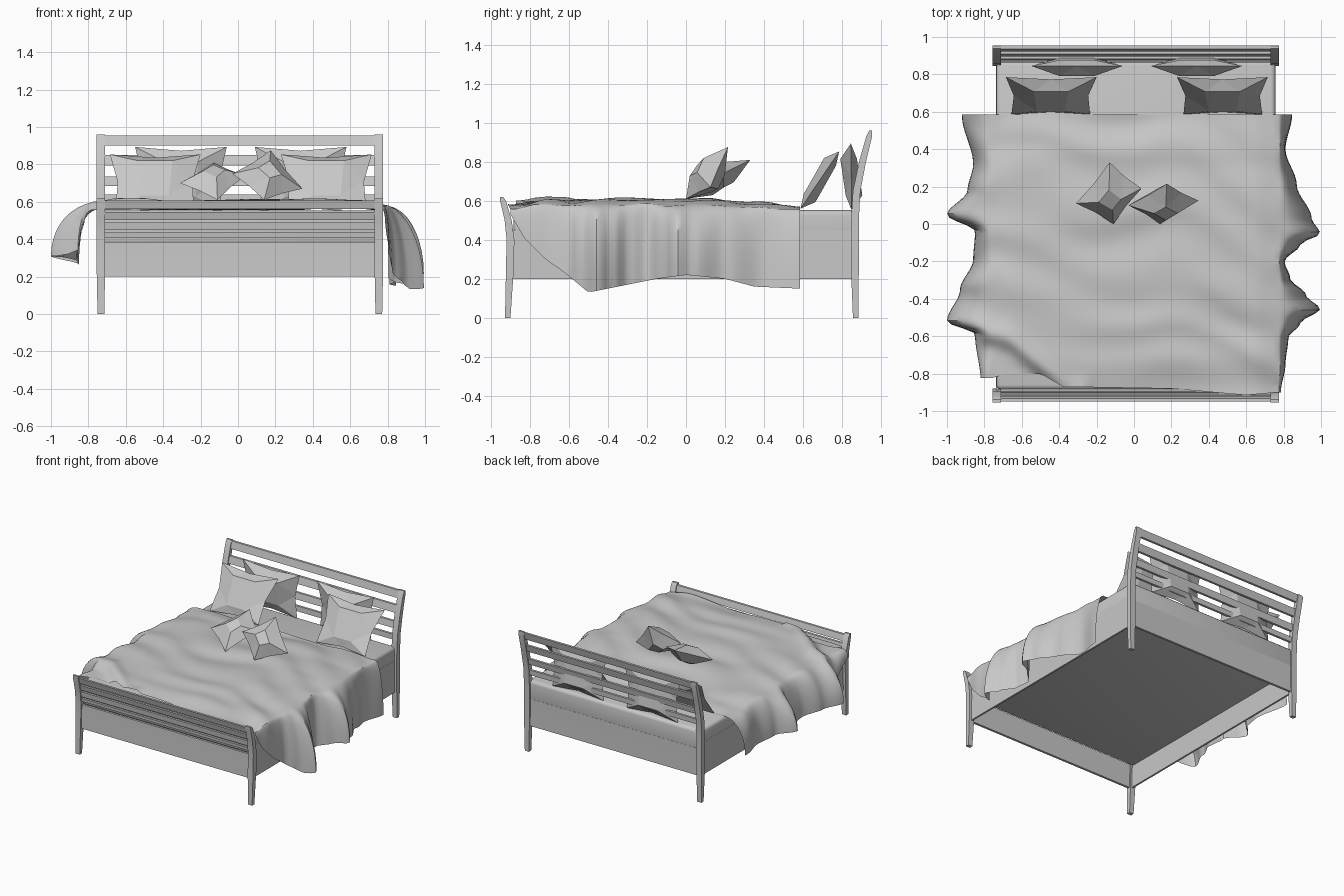
import bpy, bmesh, math
from mathutils import Vector, noise

if "Cube" in bpy.data.objects:
    bpy.data.objects.remove(bpy.data.objects["Cube"])

grey = bpy.data.materials.new("plain grey")
grey.use_nodes = True
COLOUR = (0.58, 0.58, 0.58, 1)
grey.diffuse_color = COLOUR
grey.node_tree.nodes["Principled BSDF"].inputs["Base Color"].default_value = COLOUR


def finish(name, bm, smooth=None, recalc=True):
    if recalc:
        bmesh.ops.recalc_face_normals(bm, faces=bm.faces)
    mesh = bpy.data.meshes.new(name)
    bm.to_mesh(mesh)
    bm.free()
    mesh.materials.append(grey)
    obj = bpy.data.objects.new(name, mesh)
    bpy.context.collection.objects.link(obj)
    if smooth:
        bpy.ops.object.select_all(action="DESELECT")
        obj.select_set(True)
        bpy.context.view_layer.objects.active = obj
        bpy.ops.object.shade_smooth_by_angle(angle=math.radians(smooth))
    return obj


def interp(table, t, ease=False):
    """Value from a table of (position, value...) rows sorted by position."""
    if t <= table[0][0]:
        return table[0][1]
    for (a, va, *_), (b, vb, *_) in zip(table, table[1:]):
        if t <= b:
            f = (t - a) / (b - a)
            if ease:
                f = f * f * (3 - 2 * f)
            return va + (vb - va) * f
    return table[-1][1]


def loft(name, x, sections):
    """Skin stacked rectangles given as (z, y, half depth, half width)."""
    bm = bmesh.new()
    rings = []
    for z, y, hy, hx in sections:
        rings.append([bm.verts.new((x + sx * hx, y + sy * hy, z))
                      for sx, sy in ((-1, -1), (1, -1), (1, 1), (-1, 1))])
    for low, high in zip(rings, rings[1:]):
        for i in range(4):
            j = (i + 1) % 4
            bm.faces.new((low[i], low[j], high[j], high[i]))
    bm.faces.new(rings[0])
    bm.faces.new(rings[-1])
    return finish(name, bm, 30)


def box(name, lo, hi, bevel=0):
    bm = bmesh.new()
    bmesh.ops.create_cube(bm, size=1)
    for v in bm.verts:
        v.co = [l + (h - l) * (c + 0.5) for l, h, c in zip(lo, hi, v.co)]
    if bevel:
        bmesh.ops.bevel(bm, geom=bm.edges[:], offset=bevel, segments=3,
                        affect="EDGES", profile=0.5)
    return finish(name, bm, 40)


# Curved posts: (z, y, half depth); the frame sits slightly to the left
MID = .01
HEAD = [(0, .87, .014), (.25, .866, .02), (.5, .866, .02), (.65, .875, .019),
        (.8, .905, .018), (.93, .939, .015), (.96, .946, .007)]
FOOT = [(0, -.914, .014), (.25, -.903, .02), (.4, -.9, .02), (.5, -.912, .018),
        (.6, -.938, .015), (.62, -.946, .008)]
SLATS = {"head": [(.2, .41), (.6, .64), (.685, .735), (.795, .85), (.9, .955)],
         "foot": [(.2, .385), (.41, .435), (.448, .49), (.503, .545), (.56, .607)]}

for end, profile in (("head", HEAD), ("foot", FOOT)):
    for side, s in (("left", 1), ("right", -1)):
        loft(f"{end}_post_{side}", MID + s * .743,
             [(z, y, hy, .018 if z == 0 else .023) for z, y, hy in profile])
    for n, (z0, z1) in enumerate(SLATS[end]):
        rows = [z0 + (z1 - z0) * i / 2 for i in range(3)]
        loft(f"{end}_{'slat' if n else 'panel'}_{n}", MID,
             [(z, interp(profile, z), .009, .735) for z in rows])

# Thin side rails, open underneath, and the mattress between them
for side, s in (("left", 1), ("right", -1)):
    x = MID + s * .74
    box(f"side_rail_{side}", (x - .007, -.89, .2), (x + .007, .87, .45))
box("mattress", (MID - .746, -.885, .37), (MID + .746, .874, .552), .025)

# Blanket: outer reach and hem height along the bed, for each side
REACH = {1: [(-.9, .785), (-.75, .81), (-.61, .825), (-.53, .89), (-.455, .995),
             (-.38, .92), (-.29, .835), (-.2, .805), (-.11, .89), (-.05, .995),
             (.03, .95), (.21, .87), (.4, .81), (.58, .845)],
         -1: [(-.84, .82), (-.59, .85), (-.52, 1), (-.35, .93), (-.19, .86),
              (-.04, .85), (.05, 1), (.18, .89), (.32, .86), (.58, .92)]}
HEM = {1: [(-.9, .53), (-.83, .41), (-.72, .3), (-.62, .23), (-.5, .13), (-.4, .15),
           (-.15, .2), (0, .22), (.2, .2), (.35, .16), (.58, .15)],
       -1: [(-.83, .5), (-.66, .42), (-.55, .31), (-.3, .3), (-.05, .26), (.05, .31),
            (.3, .28), (.58, .3)]}
FRONT = [(-.78, -.83), (-.68, -.8), (-.5, -.8), (-.38, -.87), (.2, -.88),
         (.6, -.915), (.77, -.9)]
BASE = [(-.9, .578), (-.7, .602), (.1, .602), (.35, .59), (.58, .56)]
RIDGE = [(-.95, -.53), (-.66, -.61), (-.48, -.77), (-.34, -.88)]
EDGE = {1: .775, -1: .76}


def top_height(x, y, edge):
    wobble = noise.noise((x * 1.6, y * 4.5, 3))
    z = interp(BASE, y, True) + .013 * wobble
    z += .006 * math.sin(20 * (y + .25 * x) + 4 * noise.noise((x * 2, y * 2, 9)))
    # Turned-up fold near one foot corner
    if x < -.25:
        d = interp(RIDGE, x) - y
        z += .02 * math.exp(-(d / .06) ** 2)
        f = min(max(d / .1, 0), 1)
        z -= .035 * f * f * (3 - 2 * f)
    z -= .02 * max(0, (abs(x) - edge + .11) / .11)
    return max(z, .557)


def blanket_point(u, v):
    """u runs across: beyond -1 and 1 it hangs down; v runs head to foot."""
    s = 1 if u > 0 else -1
    x = max(-1, min(1, u)) * EDGE[s]
    y = .585 + (interp(FRONT, x) - .585) * v
    z = top_height(x, y, EDGE[s])
    if abs(u) > 1:
        a = (abs(u) - 1) * math.pi / 2
        crease = .01 * math.sin(26 * y) * math.sin(2 * a)
        reach = interp(REACH[s], y, True)
        hem = interp(HEM[s], y)
        x += s * (reach - EDGE[s]) * math.sin(a)
        z -= (z - hem) * (1 - math.cos(a)) + crease
    return x, y, z


bm = bmesh.new()
across = [-2 + i / 10 for i in range(10)] + [-1 + i / 24 for i in range(49)]
across += [1 + i / 10 for i in range(1, 11)]
grid = [[bm.verts.new(blanket_point(u, j / 64)) for u in across] for j in range(65)]
for r0, r1 in zip(grid, grid[1:]):
    for i in range(len(across) - 1):
        bm.faces.new((r0[i], r1[i], r1[i + 1], r0[i + 1]))
finish("blanket", bm, 40, recalc=False)


def pillow(name, corners, width, thin, thick, pinch=.12):
    """Faceted pillow from four corners; each side has an inner panel that
    bulges most near the top in front and near the bottom behind."""
    pts = [Vector(c) for c in corners]
    mid = sum(pts, Vector()) / 4
    front = (pts[1] - pts[3]).cross(pts[2] - pts[0]).normalized()
    if front.y > 0:
        front.negate()
    bm = bmesh.new()
    rim = []
    for i, p in enumerate(pts):
        rim.append(bm.verts.new(p))
        rim.append(bm.verts.new(((p + pts[(i + 1) % 4]) / 2).lerp(mid, pinch)))
    for s in (1, -1):
        bulge = (thin, thin, thick, thick) if s > 0 else (thick, thick, thin, thin)
        inner = []
        for i, p in enumerate(pts):
            side = (p + pts[3 - i]) / 2 - mid
            spot = mid + side * .37 + (p - mid - side) * width
            inner.append(bm.verts.new(spot + front * s * bulge[i]))
        for i in range(4):
            j = (i + 1) % 4
            bm.faces.new((rim[2 * i], rim[2 * i + 1], inner[i]))
            bm.faces.new((rim[2 * i + 1], rim[2 * j], inner[j]))
            bm.faces.new((rim[2 * i + 1], inner[j], inner[i]))
        bm.faces.new(inner)
    finish(name, bm)


# Large pillows leaning on the headboard
for side, s in (("left", 1), ("right", -1)):
    def at(x, y, z):
        return .015 + s * x, y, z
    pillow(f"front_pillow_{side}", [at(.25, .587, .56), at(.67, .587, .56),
                                    at(.7, .785, .853), at(.215, .785, .853)],
           .6, .028, .045)
    pillow(f"back_pillow_{side}", [at(.1, .85, .55), at(.54, .85, .55),
                                   at(.565, .845, .893), at(.075, .845, .893)],
           .55, .03, .055)

# Small cushions lying on the blanket
pillow("cushion_right", [(-.31, .11, .7), (-.11, .0, .61),
                         (.04, .19, .74), (-.13, .33, .81)], .3, .06, .06, .06)
pillow("cushion_left", [(-.03, .1, .75), (.14, .0, .61),
                        (.345, .125, .67), (.175, .215, .875)], .3, .07, .07, .06)
